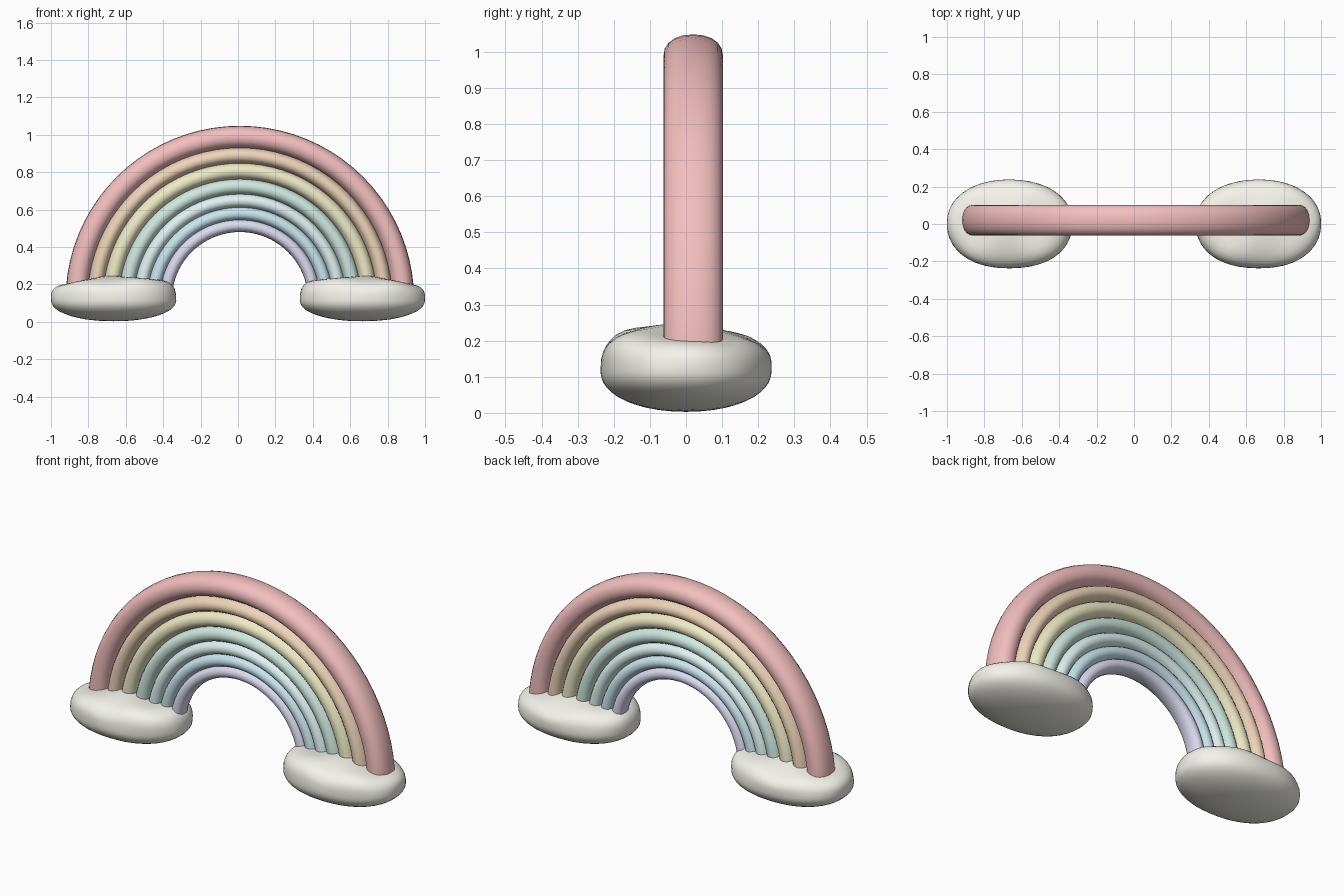
import bpy, bmesh, math
from mathutils import Vector

if "Cube" in bpy.data.objects:
    bpy.data.objects.remove(bpy.data.objects["Cube"])


def material(name, rgb):
    m = bpy.data.materials.new(name)
    m.diffuse_color = (*rgb, 1)
    m.use_nodes = True
    m.node_tree.nodes["Principled BSDF"].inputs["Base Color"].default_value = m.diffuse_color
    return m


def finish(bm, name, mat):
    bmesh.ops.recalc_face_normals(bm, faces=bm.faces)
    for f in bm.faces:
        f.smooth = True
    me = bpy.data.meshes.new(name)
    bm.to_mesh(me)
    bm.free()
    ob = bpy.data.objects.new(name, me)
    ob.data.materials.append(mat)
    bpy.context.collection.objects.link(ob)
    return ob


def spow(v, e):
    return math.copysign(abs(v) ** e, v)


CX, CY, CZ = 0.01, 0.02, 0.116     # centre of the arches


def band(name, z_low, z_high, depth, rgb, steps=40, sides=20):
    """Half-ring with a rounded cross-section, given its edges at the crown."""
    bm = bmesh.new()
    mid = (z_low + z_high) / 2 - CZ
    half = (z_high - z_low) / 2 + 0.003
    rings = []
    for i in range(steps + 1):
        a = math.pi * i / steps
        ring = []
        for j in range(sides):
            t = 2 * math.pi * j / sides
            r = mid + half * spow(math.cos(t), 0.9)
            y = depth * spow(math.sin(t), 0.9)
            ring.append(bm.verts.new((CX + r * math.cos(a), CY + y, CZ + r * math.sin(a))))
        rings.append(ring)
    for p, q in zip(rings, rings[1:]):
        for j in range(sides):
            k = (j + 1) % sides
            bm.faces.new((p[j], p[k], q[k], q[j]))
    bm.faces.new(rings[0])
    bm.faces.new(rings[-1])
    return finish(bm, name, material(name + "_colour", rgb))


def cloud(name, side, mat):
    """Flattened pebble with a rounded base and a lumpy, level top."""
    bm = bmesh.new()
    bmesh.ops.create_icosphere(bm, subdivisions=4, radius=1)
    for v in bm.verts:
        n = v.co.normalized()
        ez = 3.2 if n.z > 0 else 2.1
        flat = math.hypot(n.x, n.y)
        plan = (abs(n.x) ** 2.2 + abs(n.y) ** 2.2) ** (1 / 2.2)
        s = 1 / (plan ** ez + abs(n.z) ** ez) ** (1 / ez)
        p = n * s
        x, y = p.x * 0.335, p.y * 0.237
        z = 0.115 + p.z * (0.12 if p.z > 0 else 0.112)
        # lumps grow towards the top
        up = max(0, p.z)
        z += up * (0.012 * math.sin(17 * x + 1.2) * math.cos(13 * y) - 0.012 * p.x - 0.012 * p.y)
        w = 1 + 0.02 * math.sin(5 * math.atan2(p.y, p.x) + 0.6) * up
        v.co = Vector((side * (0.665 + x * w), y * w, z))
    return finish(bm, name, mat)


# Rainbow bands, outermost first
edges = [1.045, 0.93, 0.848, 0.763, 0.683, 0.612, 0.545, 0.483]
bands = [
    ("red_band", (0.90, 0.52, 0.52)),
    ("orange_band", (0.86, 0.66, 0.48)),
    ("yellow_band", (0.86, 0.82, 0.56)),
    ("green_band", (0.62, 0.81, 0.74)),
    ("pale_cyan_band", (0.74, 0.89, 0.89)),
    ("blue_band", (0.58, 0.79, 0.86)),
    ("violet_band", (0.71, 0.71, 0.88)),
]
for i, (name, rgb) in enumerate(bands):
    band(name, edges[i + 1], edges[i], 0.0825 - 0.0055 * i, rgb)

# Clouds at both feet
cream = material("cloud_cream", (0.91, 0.90, 0.83))
cloud("left_cloud", -1, cream)
cloud("right_cloud", 1, cream)
